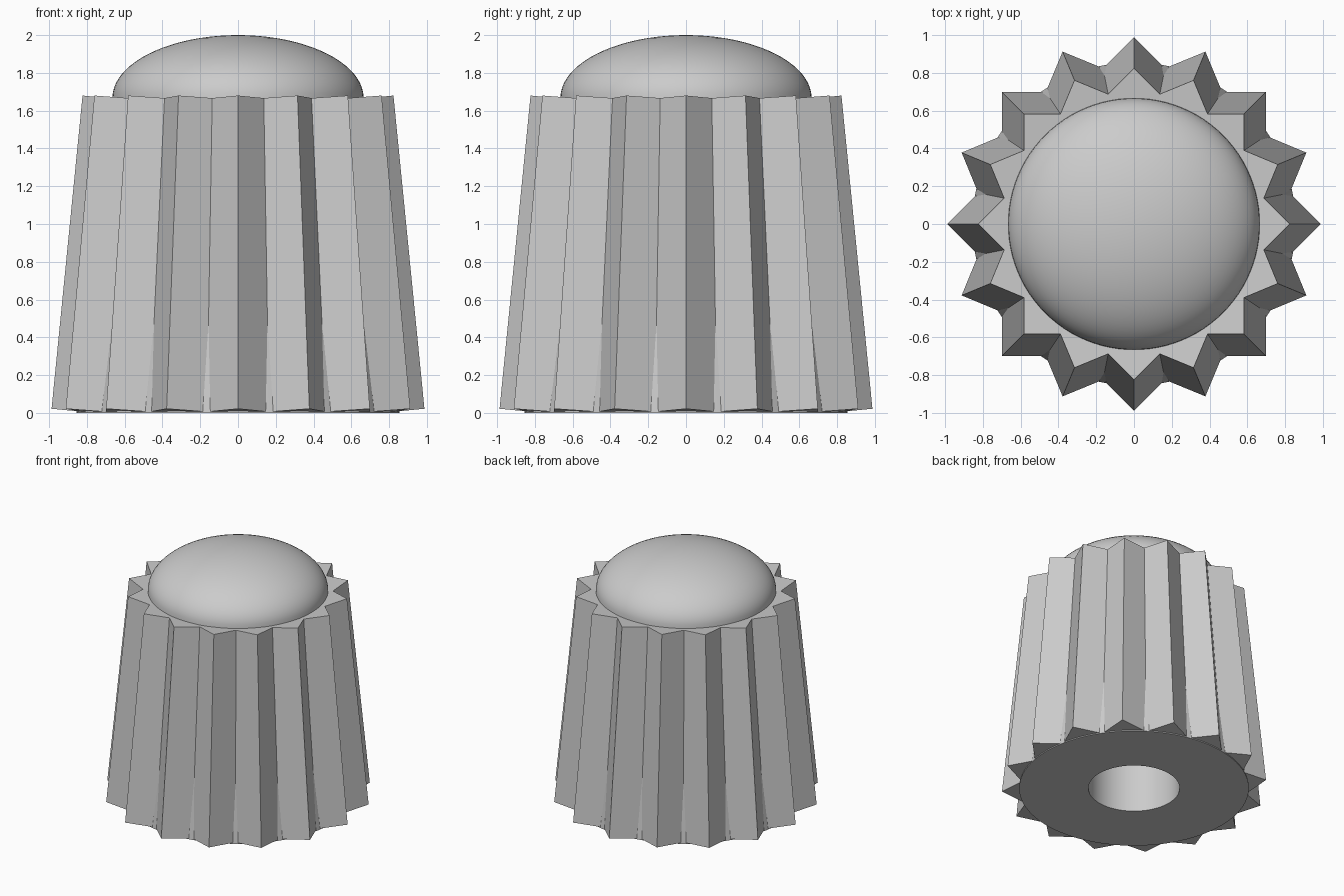
import bpy, bmesh, math
from mathutils import Matrix, Vector

cube = bpy.data.objects.get("Cube")
if cube:
    bpy.data.objects.remove(cube, do_unlink=True)

# Single flat grey
grey = bpy.data.materials.new("grey")
grey.use_nodes = True
grey.diffuse_color = (0.6, 0.6, 0.6, 1)
grey.node_tree.nodes["Principled BSDF"].inputs["Base Color"].default_value = grey.diffuse_color


def add_object(name, bm, smooth):
    bmesh.ops.remove_doubles(bm, verts=bm.verts, dist=1e-5)
    bmesh.ops.recalc_face_normals(bm, faces=bm.faces)
    mesh = bpy.data.meshes.new(name)
    bm.to_mesh(mesh)
    bm.free()
    mesh.materials.append(grey)
    ob = bpy.data.objects.new(name, mesh)
    bpy.context.collection.objects.link(ob)
    if smooth:
        bpy.ops.object.select_all(action="DESELECT")
        ob.select_set(True)
        bpy.context.view_layer.objects.active = ob
        bpy.ops.object.shade_smooth_by_angle(angle=math.radians(30))
    return ob


def lathe(name, profile, steps=96):
    bm = bmesh.new()
    verts = [bm.verts.new((r, 0, z)) for r, z in profile]
    edges = [bm.edges.new(pair) for pair in zip(verts, verts[1:])]
    bmesh.ops.spin(bm, geom=verts + edges, cent=(0, 0, 0), axis=(0, 0, 1),
                   angle=math.tau, steps=steps)
    return add_object(name, bm, True)


CORE_TOP, CORE_RADIUS = 1.667, 0.665
HOLE_RADIUS, HOLE_DEPTH = 0.34, 1.3

# Tapered core with a blind shaft hole in its base
lathe("core", [(0, HOLE_DEPTH), (HOLE_RADIUS, HOLE_DEPTH), (HOLE_RADIUS, 0),
               (0.855, 0), (CORE_RADIUS, CORE_TOP)])

# Domed cap
arc = [math.pi / 2 * i / 20 for i in range(21)]
lathe("domed_cap", [(CORE_RADIUS * math.cos(a),
                     CORE_TOP + (2 - CORE_TOP) * math.sin(a)) for a in arc])

# Grip ridges: square-edged prisms leaning inwards
RIDGES, HALF = 16, 0.175
BOTTOM, TOP = Vector((0.987, 0, 0.022)), Vector((0.823, 0, 1.68))
lean = Matrix.Rotation(-math.atan2(BOTTOM.x - TOP.x, TOP.z - BOTTOM.z), 4, "Y")
for i in range(RIDGES):
    bm = bmesh.new()
    turn = Matrix.Rotation(math.tau * i / RIDGES, 4, "Z")
    section = [Vector((0, 0, 0)), Vector((-HALF, HALF, 0)), Vector((-HALF, -HALF, 0))]
    low, high = [[bm.verts.new(turn @ (end + lean @ p)) for p in section]
                 for end in (BOTTOM, TOP)]
    bm.faces.new(low)
    bm.faces.new(high)
    for j in range(3):
        k = (j + 1) % 3
        bm.faces.new((low[j], low[k], high[k], high[j]))
    add_object(f"grip_ridge_{i + 1}", bm, False)
